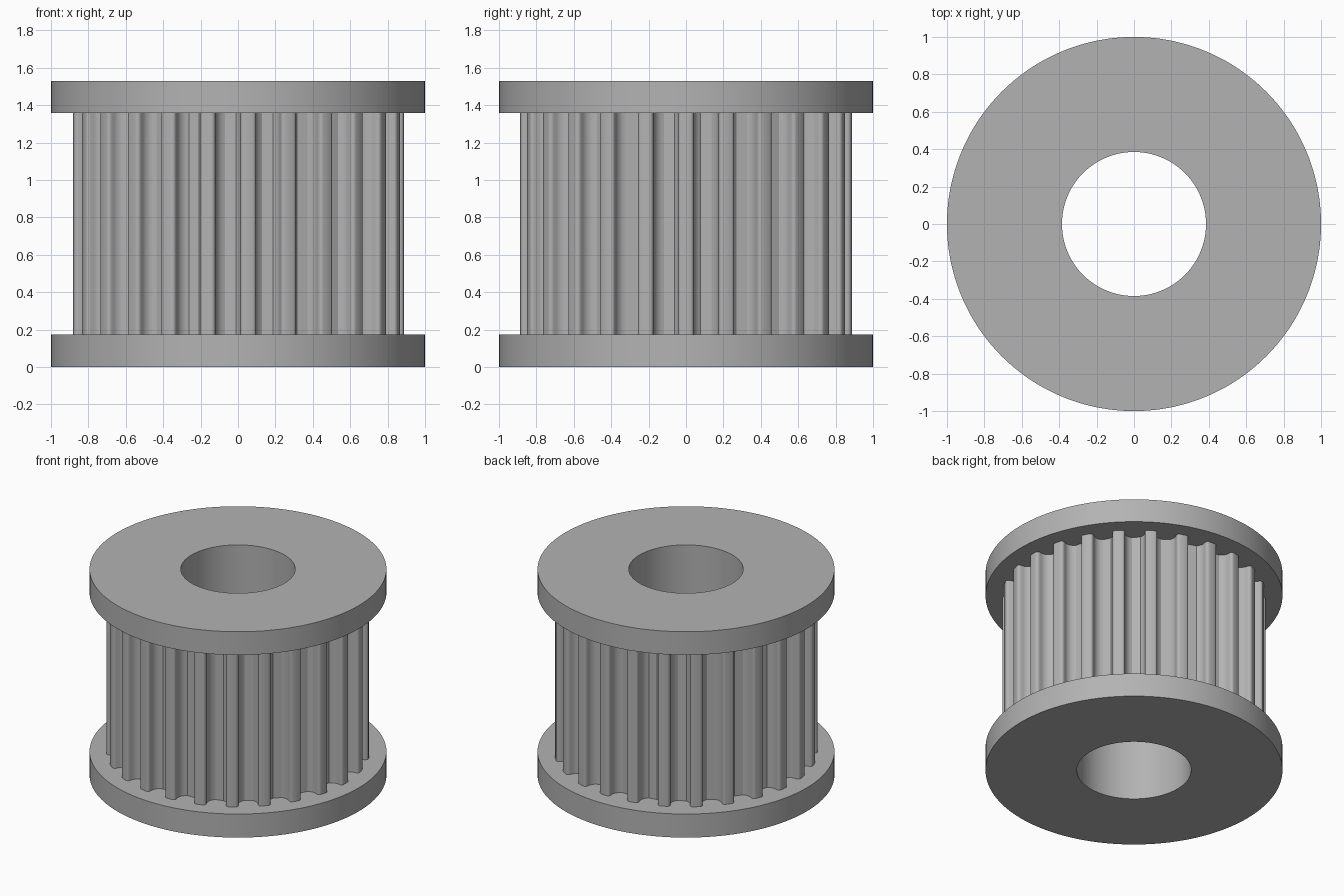
import bpy, bmesh
from math import sin, cos, pi, tau, radians, sqrt

if "Cube" in bpy.data.objects:
    bpy.data.objects.remove(bpy.data.objects["Cube"], do_unlink=True)

TEETH = 25
TIP_R, RIM_R, BORE_R = 0.887, 1.0, 0.385
LOW, HIGH, TOP = 0.175, 1.357, 1.53

steel = bpy.data.materials.new("grey_metal")
steel.use_nodes = True
grey = (0.45, 0.45, 0.45, 1)
steel.diffuse_color = grey
steel.node_tree.nodes["Principled BSDF"].inputs["Base Color"].default_value = grey


def groove_half():
    """Half of a rounded groove, from the tooth edge to the bottom: (side, depth)."""
    half, fillet, r, centre = 0.0868, 0.0195, 0.068, 0.034
    pts = [(half - fillet * sin(a), fillet - fillet * cos(a))
           for a in (radians(d) for d in (0, 20, 40, 60))]
    pts += [(r * cos(a), centre + r * sin(a))
            for a in (radians(d) for d in range(-12, 90, 17))]
    return pts


def toothed_ring():
    """Outline of the barrel: narrow lands between rounded grooves."""
    half = groove_half()
    groove = [(-u, d) for u, d in half] + [(u, d) for u, d in reversed(half[:-1])]
    chord = sqrt(TIP_R ** 2 - half[0][0] ** 2)
    ring = []
    for t in range(TEETH):
        land = tau * t / TEETH
        mid = land + pi / TEETH
        ring.append((TIP_R * cos(land), TIP_R * sin(land)))
        for u, d in groove:
            x = chord - d
            ring.append((x * cos(mid) - u * sin(mid), x * sin(mid) + u * cos(mid)))
    return ring


TOOTH = toothed_ring()
N = len(TOOTH)


def circle(r):
    return [(r * cos(tau * i / N), r * sin(tau * i / N)) for i in range(N)]


RIM, BORE = circle(RIM_R), circle(BORE_R)


def loft(name, *chains):
    """Skin each chain of (outline, height) sections into one object."""
    bm = bmesh.new()
    for chain in chains:
        loops = [[bm.verts.new((x, y, z)) for x, y in ring] for ring, z in chain]
        for a, b in zip(loops, loops[1:]):
            for i in range(N):
                j = (i + 1) % N
                bm.faces.new((a[i], a[j], b[j], b[i]))
    mesh = bpy.data.meshes.new(name)
    bm.to_mesh(mesh)
    bm.free()
    mesh.materials.append(steel)
    obj = bpy.data.objects.new(name, mesh)
    bpy.context.collection.objects.link(obj)
    bpy.ops.object.select_all(action="DESELECT")
    obj.select_set(True)
    bpy.context.view_layer.objects.active = obj
    bpy.ops.object.shade_smooth_by_angle(angle=radians(30))
    return obj


# Flanges with the bore running through, and the toothed barrel between them
loft("lower_flange", [(BORE, LOW), (BORE, 0), (RIM, 0), (RIM, LOW), (TOOTH, LOW)])
loft("toothed_barrel", [(TOOTH, LOW), (TOOTH, HIGH)], [(BORE, HIGH), (BORE, LOW)])
loft("upper_flange", [(TOOTH, HIGH), (RIM, HIGH), (RIM, TOP), (BORE, TOP), (BORE, HIGH)])
